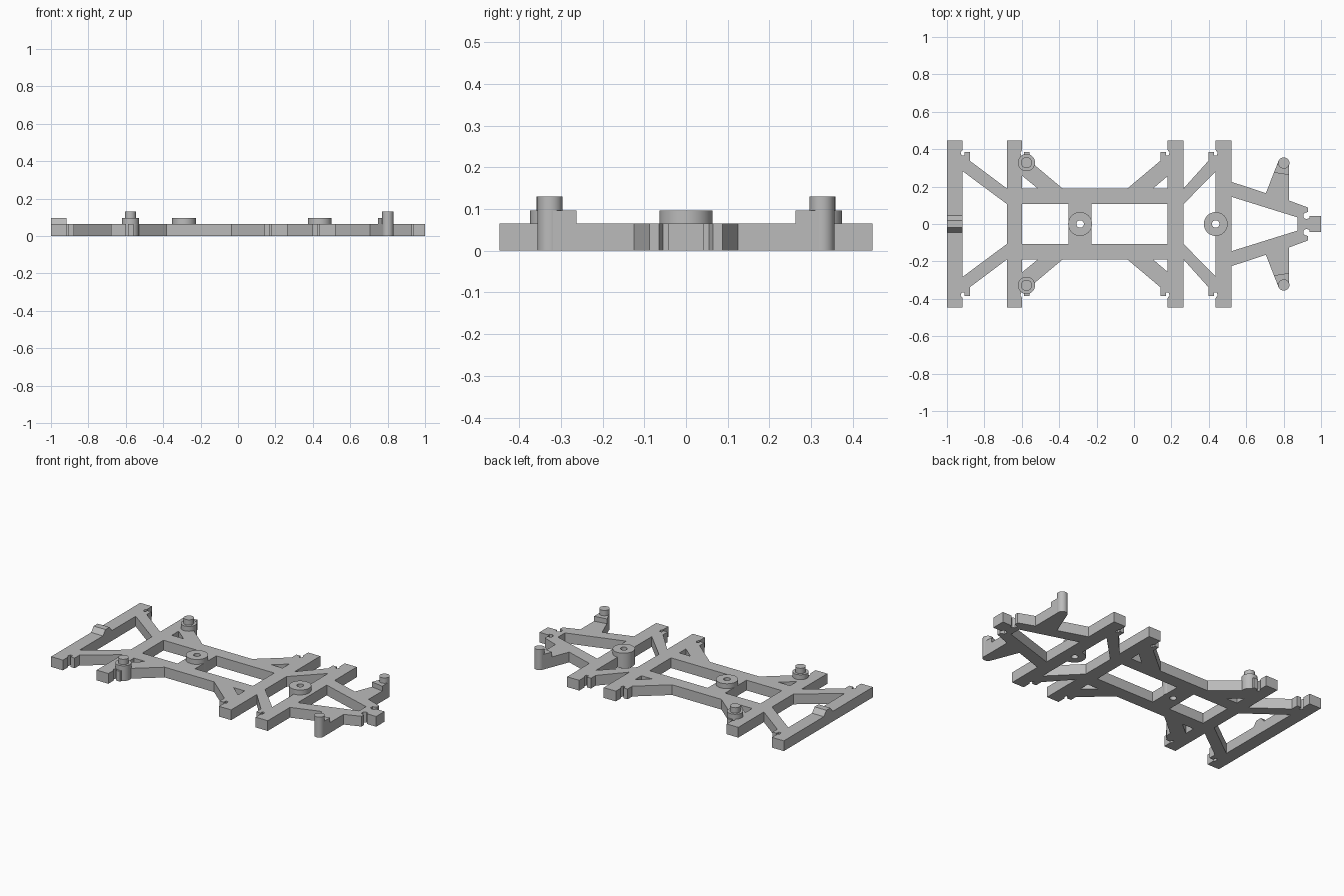
import bpy, bmesh, math

cube = bpy.data.objects.get("Cube")
if cube:
    bpy.data.objects.remove(cube, do_unlink=True)

grey = bpy.data.materials.new("plain_grey")
grey.use_nodes = True
grey.diffuse_color = (0.5, 0.5, 0.5, 1)
grey.node_tree.nodes["Principled BSDF"].inputs["Base Color"].default_value = (0.5, 0.5, 0.5, 1)

PLATE, STEP, TOP = 0.065, 0.096, 0.13
BAR_END, BEAM_OUT, BEAM_IN = 0.447, 0.19, 0.107
HOLE, BOSS, PEG = 0.02, 0.064, 0.03


def circle(x, y, r, n=32):
    return [(x + r * math.cos(2 * math.pi * i / n), y + r * math.sin(2 * math.pi * i / n))
            for i in range(n)]


def flip(points):
    return [(x, -y) for x, y in reversed(points)]


def prism(name, loops, z0, z1, smooth=False):
    """Extrude an outline (first loop) with holes (other loops) from z0 to z1."""
    bm = bmesh.new()
    edges = []
    for loop in loops:
        vs = [bm.verts.new((x, y, z0)) for x, y in loop]
        edges += [bm.edges.new((vs[i - 1], vs[i])) for i in range(len(vs))]
    bmesh.ops.triangle_fill(bm, use_beauty=True, use_dissolve=False, edges=edges)
    result = bmesh.ops.extrude_face_region(bm, geom=bm.faces[:])
    for v in result["geom"]:
        if isinstance(v, bmesh.types.BMVert):
            v.co.z = z1
    bmesh.ops.recalc_face_normals(bm, faces=bm.faces[:])
    return finish(name, bm, smooth)


def finish(name, bm, smooth=False):
    mesh = bpy.data.meshes.new(name)
    bm.to_mesh(mesh)
    bm.free()
    obj = bpy.data.objects.new(name, mesh)
    bpy.context.collection.objects.link(obj)
    mesh.materials.append(grey)
    if smooth:
        bpy.ops.object.select_all(action="DESELECT")
        obj.select_set(True)
        bpy.context.view_layer.objects.active = obj
        bpy.ops.object.shade_smooth_by_angle(angle=math.radians(35))
    return obj


def clip(x, side):
    """Bar end, small notch and tab beside a bar edge, from the tip inwards."""
    shape = [(0, BAR_END), (0, 0.395), (-0.01, 0.382), (-0.005, 0.365), (0.01, 0.365),
             (0.01, 0.385), (0.039, 0.385), (0.039, 0.338)]
    points = [(x + side * dx, y) for dx, y in shape]
    return points if side > 0 else points[::-1]


# Bars as (left edge, right edge)
A, B, C, D = (-1, -0.917), (-0.68, -0.598), (0.18, 0.265), (0.437, 0.522)

# Half outline of the chassis, from rear bar to the nose
half = [(A[0], BAR_END)] + clip(A[1], 1)
half += [(B[0], BEAM_OUT), (B[0], BAR_END)] + clip(B[1], 1)
half += [(-0.382, BEAM_OUT), (-0.035, BEAM_OUT)] + clip(C[0], -1)
half += [(C[1], BAR_END), (C[1], BEAM_OUT)] + clip(D[0], -1)
half += [(D[1], BAR_END), (D[1], 0.225), (0.705, 0.165), (0.772, 0.335),
         (0.83, 0.33), (0.83, 0.125), (0.93, 0.088), (0.93, 0.065),
         (0.905, 0.055), (0.905, 0.036), (0.92, 0.026), (0.937, 0.03),
         (0.937, 0.042), (1, 0.042)]

# Openings: four-sided windows and small triangles beside the beams


def window(x0, y0, x1, y1):
    return [(x0, -y0), (x1, -y1), (x1, y1), (x0, y0)]


openings = [window(A[1], 0.283, B[0], BEAM_IN),
            window(B[1], BEAM_IN, -0.35, BEAM_IN),
            window(-0.227, BEAM_IN, C[0], BEAM_IN),
            window(C[1], BEAM_IN, D[0], 0.28),
            window(D[1], 0.145, 0.875, 0.035)]
for tri in ([(B[1], BEAM_OUT), (-0.515, BEAM_OUT), (B[1], 0.258)],
            [(C[0], BEAM_OUT), (0.102, BEAM_OUT), (C[0], 0.256)]):
    openings += [tri, flip(tri)]

bosses = {"middle_boss": -0.288, "front_boss": 0.437}
holes = [circle(-0.288, 0, HOLE)]

# The front bar's edge is scooped out around its boss hole
scoop = [(D[0], -0.05), (0.475, -0.05), (0.475, 0.05), (D[0], 0.05)]
openings[3][2:2] = scoop

prism("chassis_frame", [half + flip(half)] + openings + holes, 0, PLATE)

# Round bosses with through holes
for name, x in bosses.items():
    prism(name, [circle(x, 0, BOSS), circle(x, 0, HOLE)], 0, STEP, True)

# Stepped posts, nose-arm steps and pegs on both sides
for side, s in (("left", 1), ("right", -1)):
    prism(side + "_post_base", [circle(-0.575, s * 0.328, 0.046)], 0, STEP, True)
    prism(side + "_post_pin", [circle(-0.575, s * 0.328, PEG)], STEP, TOP, True)
    step = [(0.748, 0.275), (0.83, 0.262), (0.83, 0.328), (0.771, 0.332)]
    prism(side + "_arm_step", [[(x, s * y) for x, y in step]], PLATE, STEP)
    prism(side + "_arm_peg", [circle(0.801, s * 0.326, PEG)], 0, TOP, True)

# Sloped ridge across the rear bar
bm = bmesh.new()
profile = [(-0.045, PLATE), (0.045, PLATE), (0.02, STEP), (-0.02, STEP)]
face = bm.faces.new([bm.verts.new((A[0], y, z)) for y, z in profile])
ext = bmesh.ops.extrude_face_region(bm, geom=[face])
bmesh.ops.translate(bm, vec=(A[1] - A[0], 0, 0),
                    verts=[g for g in ext["geom"] if isinstance(g, bmesh.types.BMVert)])
bmesh.ops.recalc_face_normals(bm, faces=bm.faces[:])
finish("rear_ridge", bm)
